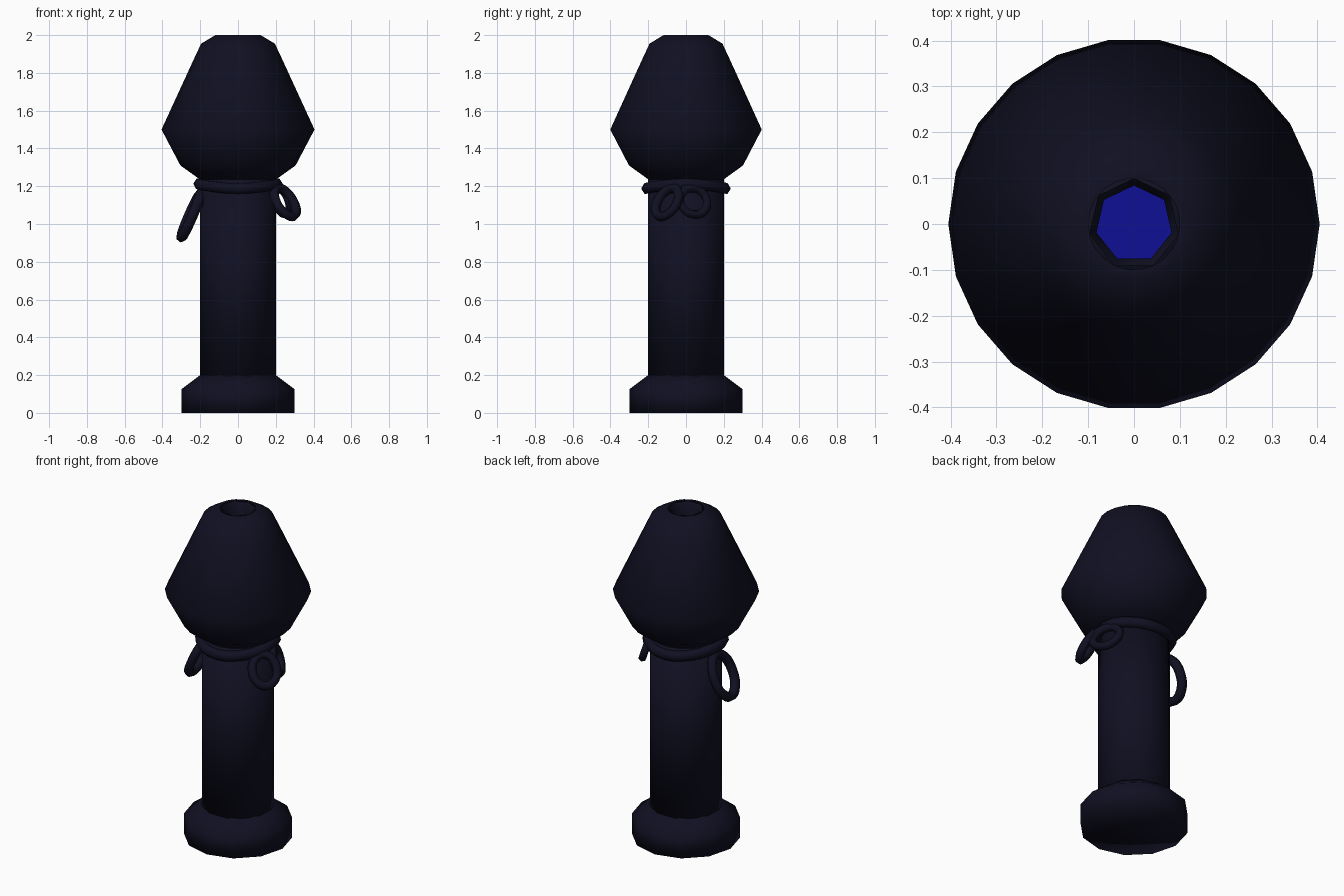
import bpy, bmesh, math
from mathutils import Vector

if "Cube" in bpy.data.objects:
    bpy.data.objects.remove(bpy.data.objects["Cube"])


def material(name, color):
    m = bpy.data.materials.new(name)
    m.diffuse_color = (*color, 1)
    m.use_nodes = True
    m.node_tree.nodes["Principled BSDF"].inputs["Base Color"].default_value = m.diffuse_color
    return m


navy = material("dark navy", (0.005, 0.005, 0.016))
blue = material("deep blue", (0.005, 0.005, 0.30))


def lathe(name, profile, sides, turn=0.0):
    """Revolve (radius, z) points around z; radius 0 closes the end."""
    bm = bmesh.new()
    rings = []
    for r, z in profile:
        if r == 0:
            rings.append([bm.verts.new((0, 0, z))] * sides)
        else:
            rings.append([bm.verts.new((r * math.cos(turn + math.tau * i / sides),
                                        r * math.sin(turn + math.tau * i / sides), z))
                          for i in range(sides)])
    for a, b in zip(rings, rings[1:]):
        for i in range(sides):
            j = (i + 1) % sides
            quad = list(dict.fromkeys((a[i], a[j], b[j], b[i])))
            bm.faces.new(quad)
    me = bpy.data.meshes.new(name)
    bm.to_mesh(me)
    bm.free()
    me.materials.append(navy)
    me.shade_smooth()
    ob = bpy.data.objects.new(name, me)
    bpy.context.collection.objects.link(ob)
    return ob


def cord(name, points, radius, closed):
    """Rope along a smooth path, turned into a mesh."""
    cu = bpy.data.curves.new(name, 'CURVE')
    cu.dimensions = '3D'
    cu.bevel_depth = radius
    cu.bevel_resolution = 1
    cu.resolution_u = 3
    cu.use_fill_caps = True
    sp = cu.splines.new('BEZIER')
    sp.bezier_points.add(len(points) - 1)
    for bp, p in zip(sp.bezier_points, points):
        bp.co = p
        bp.handle_left_type = bp.handle_right_type = 'AUTO'
    sp.use_cyclic_u = closed
    cu.materials.append(navy)
    ob = bpy.data.objects.new(name, cu)
    bpy.context.collection.objects.link(ob)
    bpy.ops.object.select_all(action='DESELECT')
    ob.select_set(True)
    bpy.context.view_layer.objects.active = ob
    bpy.ops.object.convert(target='MESH')
    bpy.context.object.data.shade_smooth()


def bow_loop(name, top, tip, width, radius):
    """Oval loop of cord hanging from top to tip, spread sideways."""
    top, tip = Vector(top), Vector(tip)
    mid, half = (top + tip) / 2, (tip - top) / 2
    across = half.cross(Vector((0, 0, 1))).normalized() * width / 2
    pts = [mid + half * math.cos(a) + across * math.sin(a)
           for a in (math.tau * i / 8 for i in range(8))]
    cord(name, pts, radius, True)


# Foot and shaft
lathe("foot", [(0, 0), (0.30, 0), (0.30, 0.125), (0.20, 0.20), (0, 0.20)], 12)
lathe("shaft", [(0, 0.15), (0.20, 0.15), (0.20, 1.25), (0, 1.25)], 20)

# Head with a recessed opening at the top
lathe("head", [(0, 1.22), (0.20, 1.235), (0.305, 1.31), (0.405, 1.50), (0.235, 1.87),
               (0.195, 1.955), (0.12, 2.0), (0.10, 2.0)], 22)
lathe("opening_wall", [(0.10, 2.0), (0.084, 1.97), (0.084, 1.82)], 7, math.pi / 2)
lens = lathe("opening_floor", [(0.09, 1.83), (0, 1.83)], 7, math.pi / 2)
lens.data.materials[0] = blue

# Cord wrapped round the neck
cord("neck_cord", [(0.205 * math.cos(a), 0.205 * math.sin(a), 1.20 + 0.012 * math.cos(2 * a))
                   for a in (math.tau * i / 8 for i in range(8))], 0.032, True)

# Hanging loops of the cord
bow_loop("front_bow_loop", (0.215, -0.07, 1.19), (0.285, -0.13, 1.04), 0.14, 0.026)
bow_loop("back_bow_loop", (0.215, 0.03, 1.19), (0.255, 0.05, 1.05), 0.16, 0.024)
bow_loop("left_loop", (-0.20, 0.0, 1.16), (-0.30, -0.01, 0.93), 0.19, 0.028)
